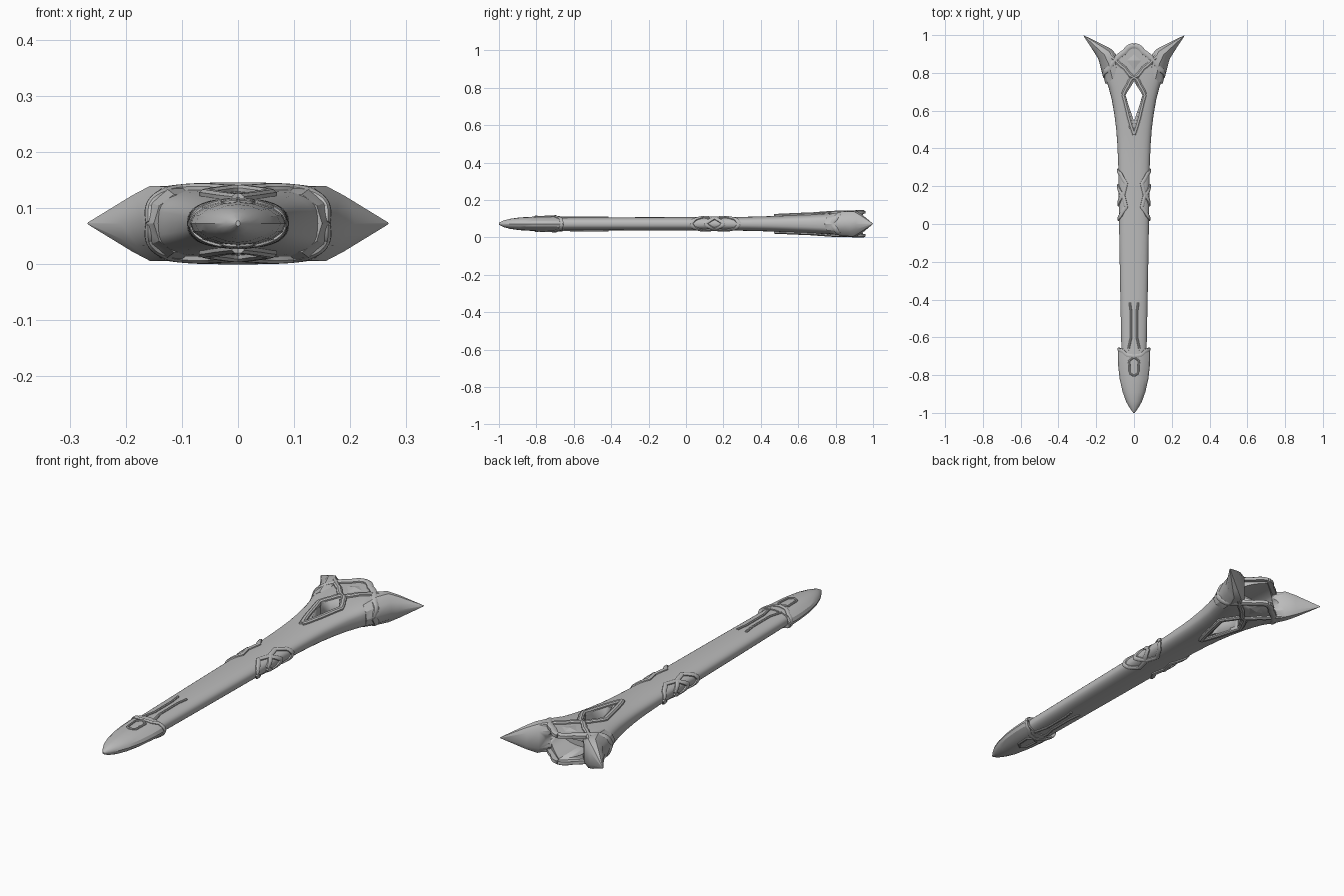
import bpy, bmesh, math
from mathutils import Vector

if "Cube" in bpy.data.objects:
    bpy.data.objects.remove(bpy.data.objects["Cube"])

ZC = 0.0725  # mid-plane height
steel = bpy.data.materials.new("brushed grey")
steel.diffuse_color = (0.5, 0.5, 0.5, 1)
steel.use_nodes = True
steel.node_tree.nodes["Principled BSDF"].inputs["Base Color"].default_value = steel.diffuse_color

# rows: y, half width, half height, roundness exponent
BODY = [(-0.70, .066, .034, 2.5), (-0.3, .074, .035, 2.5), (0.0, .079, .036, 2.5),
        (0.3, .083, .037, 2.5), (0.42, .088, .040, 2.6), (0.5, .094, .043, 2.7),
        (0.58, .104, .047, 2.8), (0.66, .118, .051, 3.0), (0.72, .134, .054, 3.2),
        (0.78, .153, .058, 3.5), (0.84, .164, .061, 3.8), (0.96, .172, .062, 4.0)]
CHAPE = [(-1.0, .004, .005, 1.9), (-0.975, .022, .018, 1.9), (-0.94, .042, .027, 1.9),
         (-0.89, .060, .034, 1.9), (-0.82, .076, .038, 1.9), (-0.75, .084, .040, 1.9),
         (-0.69, .086, .041, 2.0), (-0.66, .082, .040, 2.2)]


def lookup(table, y):
    y = min(max(y, table[0][0]), table[-1][0])
    for a, b in zip(table, table[1:]):
        if y <= b[0]:
            t = (y - a[0]) / (b[0] - a[0])
            return [a[i] + (b[i] - a[i]) * t for i in (1, 2, 3)]


def point(table, u, y):
    """Surface point at section angle u and length y."""
    w, h, n = lookup(table, y)
    c, s = math.cos(u), math.sin(u)
    return Vector((math.copysign(abs(c) ** (2 / n) * w, c), y,
                   math.copysign(abs(s) ** (2 / n) * h, s)))


def finish(name, bm, mirror=False, angle=35):
    bmesh.ops.recalc_face_normals(bm, faces=bm.faces)
    me = bpy.data.meshes.new(name)
    bm.to_mesh(me)
    bm.free()
    me.materials.append(steel)
    ob = bpy.data.objects.new(name, me)
    ob.location.z = ZC
    bpy.context.collection.objects.link(ob)
    if mirror:
        m = ob.modifiers.new("mirror", 'MIRROR')
        m.use_axis = mirror
        m.merge_threshold = 0.0005
    bpy.ops.object.select_all(action='DESELECT')
    ob.select_set(True)
    bpy.context.view_layer.objects.active = ob
    bpy.ops.object.shade_smooth_by_angle(angle=math.radians(angle))
    return ob


def skin(rings, cap=True):
    bm = bmesh.new()
    vs = [[bm.verts.new(p) for p in r] for r in rings]
    n = len(rings[0])
    for a, b in zip(vs, vs[1:]):
        for i in range(n):
            j = (i + 1) % n
            bm.faces.new((a[i], a[j], b[j], b[i]))
    if cap:
        bm.faces.new(vs[0])
        bm.faces.new(vs[-1])
    return bm


def loft(table, sides):
    return skin([[point(table, 2 * math.pi * i / sides, r[0]) for i in range(sides)]
                 for r in table])


def strip(name, table, path, width, thick):
    """Raised band on the surface, path of (x, y) in one quadrant, mirrored to all four."""
    uv = []
    for x, y in path:
        w, h, n = lookup(table, y)
        uv.append((math.acos(min(1, x / w) ** (n / 2)), y))
    pts = []
    for a, b in zip(uv, uv[1:]):
        pts += [(a[0] + (b[0] - a[0]) * k / 6, a[1] + (b[1] - a[1]) * k / 6) for k in range(6)]
    pts.append(uv[-1])
    P = [point(table, u, y) for u, y in pts]
    rings = []
    for i, p in enumerate(P):
        t = (P[min(i + 1, len(P) - 1)] - P[max(i - 1, 0)]).normalized()
        w, h, n = lookup(table, p.y)
        nor = Vector((abs(p.x / w) ** (n - 1) / w, 0, abs(p.z / h) ** (n - 1) / h)).normalized()
        side = t.cross(nor).normalized() * width / 2
        rings.append([p - side - nor * .008, p - side + nor * thick * .55, p - side * .45 + nor * thick,
                      p + side * .45 + nor * thick, p + side + nor * thick * .55, p + side - nor * .008])
    return finish(name, skin(rings), (True, False, True))


def prism(outline, z0, z1):
    return skin([[(x, y, z) for x, y in outline] for z in (z0, z1)])


def carve(ob, cutters):
    for c in cutters:
        m = ob.modifiers.new("cut", 'BOOLEAN')
        m.operation = 'DIFFERENCE'
        m.solver = 'EXACT'
        m.object = c
    bpy.context.view_layer.update()
    me = bpy.data.meshes.new_from_object(ob.evaluated_get(bpy.context.evaluated_depsgraph_get()))
    ob.modifiers.clear()
    ob.data = me


# cutters: see-through window, pointed mouth outline, hollow throat
window = finish("window_cutter", prism([(0, .545), (.047, .68), (0, .755), (-.047, .68)], -.2, .2))
mouth = finish("mouth_cutter", prism([(0, .945), (.1, .865), (.3, .865), (.3, 1.2), (-.3, 1.2),
                                      (-.3, .865), (-.1, .865)], -.2, .2))
throat = finish("throat_cutter", skin([[(.1 * math.cos(a), y, .048 * math.sin(a)) for a in
                [2 * math.pi * i / 24 for i in range(24)]] for y in (.79, 1.2)]))

# main sheath body
body = finish("sheath_body", loft(BODY, 32))
carve(body, [window, mouth, throat])

# flared horns on either side of the mouth: inner xy, outer xy, half height
rings = []
for (ix, iy), (ox, oy), h in [((.07, .80), (.150, .74), .052), ((.085, .885), (.172, .81), .066),
                              ((.118, .925), (.188, .872), .067), ((.165, .95), (.208, .905), .050),
                              ((.266, .999), (.268, .997), .002)]:
    ring = []
    for t, z in [(0, -.6), (.2, -1), (.55, -1), (.88, -.6), (1, 0), (.88, .6), (.55, 1), (.2, 1), (0, .6)]:
        ring.append((ix + (ox - ix) * t, iy + (oy - iy) * t, z * h))
    rings.append(ring)
horns = finish("mouth_horns", skin(rings), (True, False, False))
carve(horns, [throat])
for c in (window, mouth, throat):
    bpy.data.objects.remove(c)

# interlaced bands of the mouth
strip("lattice_inner_band", BODY, [(0, .475), (.03, .57), (.057, .68), (.03, .735), (0, .775),
                                   (.05, .825), (.1, .87), (.135, .905)], .024, .011)
strip("lattice_collar_band", BODY, [(0, .945), (.05, .91), (.1, .868), (.135, .82),
                                    (.155, .80), (1, .785)], .028, .011)

# faceted panel set inside the upper lattice diamond
bm = bmesh.new()
base = [bm.verts.new(p) for p in [(0, .785, .055), (.07, .865, .055), (0, .93, .055), (-.07, .865, .055)]]
top = bm.verts.new((0, .865, .068))
for i in range(4):
    bm.faces.new((base[i], base[(i + 1) % 4], top))
bm.faces.new(base[::-1])
finish("diamond_panel", bm, (False, False, True), 5)

# wrapped bands around the middle
strip("middle_band_upper", BODY, [(1, .285), (.07, .265), (.042, .215), (.055, .16), (1, .10)], .02, .008)
strip("middle_band_lower", BODY, [(1, .025), (.07, .045), (.042, .09), (.055, .145), (1, .205)], .02, .008)

# tip cap with its lip, framed inset and long prongs
finish("tip_cap", loft(CHAPE, 16), angle=28)
strip("tip_cap_lip", CHAPE, [(1, -.662), (.06, -.672), (.035, -.695), (0, -.70)], .018, .005)
strip("tip_cap_frame", CHAPE, [(0, -.705), (.026, -.725), (.022, -.79), (0, -.805)], .010, .005)
strip("tip_prongs", BODY, [(.022, -.415), (.015, -.47), (.015, -.6), (.03, -.67)], .011, .006)
